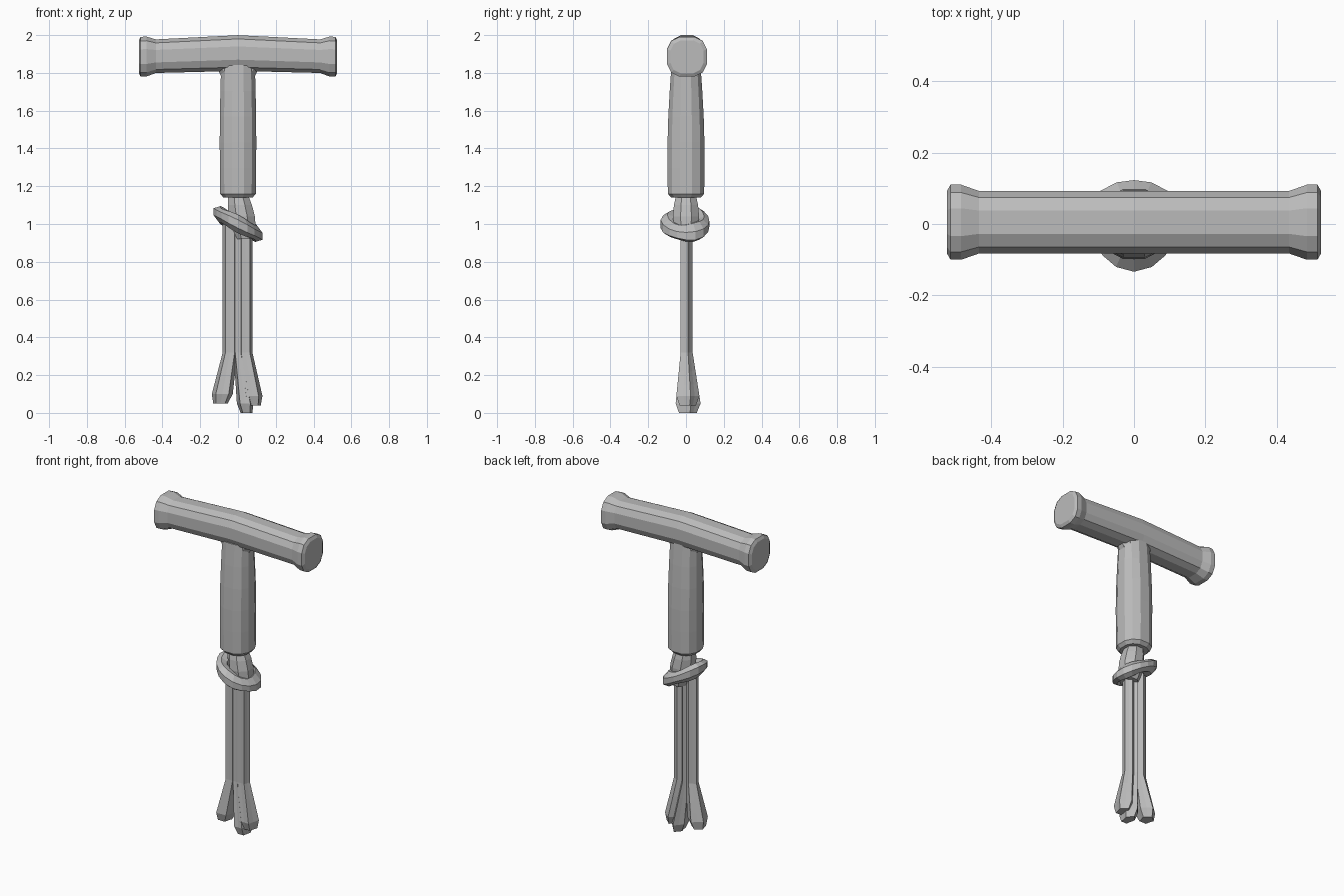
import bpy
import bmesh
from math import cos, sin, pi, tau, copysign
from mathutils import Vector

if "Cube" in bpy.data.objects:
    bpy.data.objects.remove(bpy.data.objects["Cube"], do_unlink=True)

colour = (0.5, 0.5, 0.5, 1)
grey = bpy.data.materials.new("plain grey")
grey.use_nodes = True
grey.diffuse_color = colour
grey.node_tree.nodes["Principled BSDF"].inputs["Base Color"].default_value = colour

X_AXIS, Y_AXIS, Z_AXIS = Vector.to_3d(Vector((1, 0))), Vector((0, 1, 0)), Vector((0, 0, 1))


def rounded(value, squareness):
    return copysign(abs(value) ** squareness, value)


def section(centre, across, along, sides, squareness=1, fold=0):
    """Cross-section as points; fold pulls every second point inwards."""
    points = []
    for step in range(sides):
        angle = tau * (step + 0.5) / sides
        pull = 1 - fold * (step % 2)
        points.append(centre + across * pull * rounded(cos(angle), squareness)
                      + along * pull * rounded(sin(angle), squareness))
    return points


def skin(name, sections, closed=False):
    """Join cross-sections into one solid part."""
    bm = bmesh.new()
    rings = [[bm.verts.new(point) for point in points] for points in sections]
    following = rings[1:] + rings[:1] if closed else rings[1:]
    for ring, neighbour in zip(rings, following):
        for index in range(len(ring)):
            previous = index - 1
            bm.faces.new((ring[previous], ring[index], neighbour[index], neighbour[previous]))
    if not closed:
        bm.faces.new(rings[0])
        bm.faces.new(rings[-1])
    bmesh.ops.recalc_face_normals(bm, faces=bm.faces)
    mesh = bpy.data.meshes.new(name)
    bm.to_mesh(mesh)
    bm.free()
    mesh.materials.append(grey)
    part = bpy.data.objects.new(name, mesh)
    bpy.context.collection.objects.link(part)
    return part


def mirrored(values):
    return [-value for value in values] + [0] + list(reversed(values))


# Crossbar: slightly arched in the middle, with flared rounded-square ends
half_length = 0.525
lip, collar, waist = half_length - 0.01, half_length - 0.04, half_length - 0.09
bar_sections = []
for x in mirrored([half_length, lip, collar, waist]):
    distance = abs(x)
    arch = 1 - distance / half_length
    radius = 0.09
    if collar <= distance <= lip:
        radius += 0.018
    centre = Vector((x, 0.005, 1.885 + 0.02 * arch))
    bar_sections.append(section(centre, Y_AXIS * radius, Z_AXIS * (radius + 0.007 * arch),
                                sides=12, squareness=0.75))
skin("crossbar", bar_sections)

# Grip: gently swollen shaft with a bevelled lower rim
grip_bottom, grip_top = 1.14, 1.82
grip_sections = [section(Z_AXIS * grip_bottom, X_AXIS * 0.08, Y_AXIS * 0.08,
                         sides=12, squareness=0.85)]
steps = 5
for step in range(steps + 1):
    t = step / steps
    height = grip_bottom + 0.02 + t * (grip_top - grip_bottom)
    swell = 0.01 * sin(pi * t)
    width = 0.097 - 0.005 * t + swell / 2
    depth = 0.099 - 0.02 * t + swell
    grip_sections.append(section(Z_AXIS * height, X_AXIS * width, Y_AXIS * depth,
                                 sides=12, squareness=0.85))
skin("grip", grip_sections)

# Fillet widening the grip into the crossbar
fillet_sections = []
for step in range(steps):
    t = step / (steps - 1)
    fillet_sections.append(section(Z_AXIS * (1.76 + 0.1 * t),
                                   X_AXIS * (0.09 + 0.07 * t * t),
                                   Y_AXIS * (0.08 - 0.01 * t), sides=12))
skin("grip_fillet", fillet_sections)

# Neck: short cord leaning through the knot
neck_sections = []
for step in range(steps):
    t = step / (steps - 1)
    bulge = 0.055 + 0.02 * sin(pi * t)
    centre = Vector((0.04 * (1 - t), 0, 0.92 + 0.24 * t))
    neck_sections.append(section(centre, X_AXIS * bulge, Y_AXIS * bulge, sides=8))
skin("neck", neck_sections)

# Knot: tilted, lumpy cord loop around the neck
knot_sections = []
segments = 16
for step in range(segments):
    angle = tau * step / segments
    outward = Vector((cos(angle), sin(angle), -cos(angle) / 2))
    thickness = 0.045 + 0.006 * sin(3 * angle)
    knot_sections.append(section(Z_AXIS + outward * 0.088, outward * thickness,
                                 Z_AXIS * thickness, sides=7))
skin("knot_loop", knot_sections, closed=True)


def strand(name, x, foot, spread, width):
    """Pleated strand that fans into a tuft and tucks in at its foot."""
    sections = []
    for height in (foot, foot + 0.05, 0.15, 0.22, 0.32, 1):
        flare = max(0, 1 - height / 0.32)
        tuck = 0.65 if height == foot else 1
        centre = Vector((x + spread * flare, 0.005 * flare, height))
        across = X_AXIS * (width + 0.025 * flare) * tuck
        along = Y_AXIS * (0.035 + 0.045 * flare) * tuck
        sections.append(section(centre, across, along, sides=10, fold=0.22))
    skin(name, sections)


# Hanging strands
strand("left_strand", x=0.04, foot=0.04, spread=0.05, width=0.038)
strand("right_strand", x=-0.042, foot=0.05, spread=-0.06, width=0.041)
strand("middle_strand", x=0, foot=0, spread=0.045, width=0.025)
